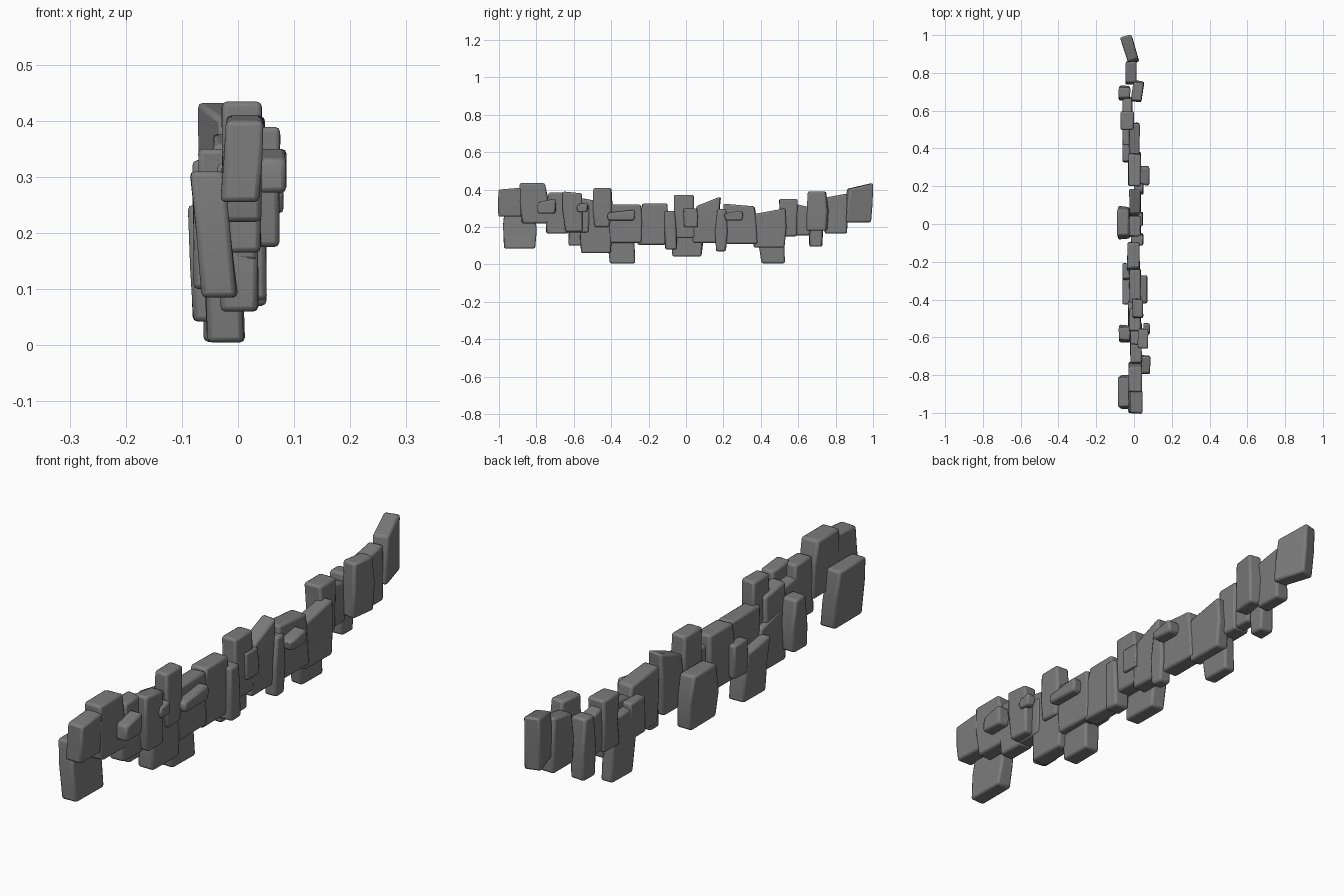
import bpy
import bmesh
import random
from math import radians
from mathutils import Matrix, Vector

random.seed(7)
cube = bpy.data.objects.get("Cube")
if cube:
    bpy.data.objects.remove(cube)

grey = bpy.data.materials.new("stone grey")
grey.use_nodes = True
colour = (.2, .2, .2, 1)
grey.diffuse_color = colour
grey.node_tree.nodes["Principled BSDF"].inputs["Base Color"].default_value = colour


def stone(name, x, y, z, lean=0, skew=0, taper=0, slope=0, turn=0, belly=.004):
    """Chipped slab. lean: top moves in x; skew: top moves in y; taper: top narrows
    (+) or bottom narrows (-); slope: top rises towards +y; turn: about z in degrees."""
    low, high = (Vector(p) for p in zip(x, y, z))
    centre, size = (low + high) / 2, high - low
    bm = bmesh.new()
    bmesh.ops.create_cube(bm, size=1)
    # a middle ring lets the sides bulge slightly
    uprights = [e for e in bm.edges if abs(e.verts[0].co.z - e.verts[1].co.z) > .5]
    bmesh.ops.subdivide_edges(bm, edges=uprights, cuts=1)
    for v in bm.verts:
        side, up = v.co.y * 2, v.co.z * 2
        p = Vector(a * b for a, b in zip(v.co, size))
        if up > .5:
            p.z += slope * (side - 1) / 2 if slope > 0 else slope * (side + 1) / 2
        p.y += skew * up / 2 - side * max(0, taper * up)
        p.x += lean * up / 2
        if abs(up) < .5:
            p.y += side * belly
            p.z += random.uniform(-.1, .1) * size.z
        p.y += random.uniform(-.004, .004)
        p.x += random.uniform(-.002, .002)
        v.co = p
    bmesh.ops.transform(bm, matrix=Matrix.Rotation(radians(turn), 4, 'Z'), verts=bm.verts)
    bmesh.ops.recalc_face_normals(bm, faces=bm.faces)
    mesh = bpy.data.meshes.new(name)
    bm.to_mesh(mesh)
    bm.free()
    mesh.materials.append(grey)
    obj = bpy.data.objects.new(name, mesh)
    obj.location = centre
    bpy.context.collection.objects.link(obj)
    bevel = obj.modifiers.new("worn edges", 'BEVEL')
    bevel.width = min(.009, min(size) * .2)
    bevel.segments = 2
    bevel.limit_method = 'ANGLE'
    bevel.angle_limit = radians(35)
    bpy.ops.object.select_all(action='DESELECT')
    obj.select_set(True)
    bpy.context.view_layer.objects.active = obj
    bpy.ops.object.shade_smooth_by_angle(angle=radians(30))


# main course, running from the front end to the back end
stone("front_end_stone", x=(-.025, .042), y=(-1, -.88), z=(.255, .41), lean=.01, slope=.01)
stone("front_tall_stone", x=(-.028, .042), y=(-.885, -.74), z=(.22, .434), skew=-.02, taper=.006)
stone("front_third_stone", x=(-.02, .04), y=(-.745, -.63), z=(.165, .385), taper=.008)
stone("front_fourth_stone", x=(-.02, .04), y=(-.66, -.52), z=(.17, .34), slope=-.02)
stone("front_fifth_stone", x=(-.025, .035), y=(-.565, -.45), z=(.15, .355), slope=-.02)
stone("front_base_stone", x=(-.03, .035), y=(-.56, -.4), z=(.06, .26), taper=.01, slope=-.03)
stone("upright_stone", x=(-.01, .048), y=(-.495, -.4), z=(.2, .408), taper=-.008)
stone("broad_stone", x=(-.025, .035), y=(-.415, -.24), z=(.115, .32), skew=-.01)
stone("front_middle_stone", x=(-.035, .03), y=(-.25, -.1), z=(.105, .325), skew=.02, taper=.008)
stone("middle_stone", x=(-.025, .035), y=(-.07, .05), z=(.14, .372), taper=.006, belly=-.006)
stone("back_middle_stone", x=(-.025, .035), y=(.045, .175), z=(.115, .362), skew=.02, slope=.05)
stone("back_broad_stone", x=(-.03, .037), y=(.205, .375), z=(.11, .325), skew=-.015, slope=-.015)
stone("back_square_stone", x=(-.025, .03), y=(.365, .53), z=(.09, .3), slope=.03)
stone("back_fifth_stone", x=(-.07, .0), y=(.5, .595), z=(.15, .35), belly=-.004)
stone("back_fourth_stone", x=(-.06, -.01), y=(.575, .665), z=(.155, .325), slope=-.02)
stone("back_third_stone", x=(-.01, .046), y=(.65, .755), z=(.18, .39), taper=.006, turn=-8)
stone("back_tall_stone", x=(-.045, .012), y=(.745, .86), z=(.165, .378), slope=.02)
stone("back_end_stone", x=(-.052, .008), y=(.857, .991), z=(.225, .434),
      skew=.015, slope=.03, turn=17)

# slabs hung low on the outer face
stone("low_slab_front", x=(-.075, -.012), y=(-.97, -.81), z=(.085, .31), lean=-.022, belly=.012)
stone("low_slab_second", x=(-.08, -.02), y=(-.625, -.54), z=(.1, .3), taper=.01)
stone("low_slab_third", x=(-.058, .008), y=(-.415, -.28), z=(.005, .21), lean=-.006, skew=-.02, slope=-.02)
stone("low_slab_wedge", x=(-.06, -.02), y=(-.29, -.21), z=(.12, .25))
stone("low_slab_middle", x=(-.085, -.022), y=(-.07, .083), z=(.042, .25), lean=-.008, taper=.008, belly=.01)
stone("low_slab_fourth", x=(-.06, -.01), y=(.39, .522), z=(.006, .25), skew=-.02, taper=-.006)
stone("low_slab_wedge_back", x=(-.06, -.02), y=(.33, .42), z=(.13, .27))
stone("low_slab_back", x=(-.08, -.02), y=(.66, .728), z=(.095, .33), taper=.006)

# narrow uprights filling the joints
stone("narrow_upright_front", x=(-.015, .05), y=(-.112, -.055), z=(.08, .285), skew=-.01)
stone("narrow_upright_back", x=(0, .05), y=(.162, .216), z=(.07, .295), taper=.005)

# small stones standing out on the inner face
stone("proud_slab", x=(.02, .075), y=(-.655, -.555), z=(.175, .39), skew=-.01, taper=-.006, slope=-.01)
stone("front_knob", x=(.035, .086), y=(-.79, -.7), z=(.272, .352), slope=.02)
stone("small_knob", x=(.05, .083), y=(-.58, -.53), z=(.28, .33), slope=.008)
stone("front_ledge", x=(.025, .07), y=(-.415, -.275), z=(.235, .292), slope=.015)
stone("back_knob", x=(.025, .08), y=(.21, .302), z=(.235, .288), slope=.015)
stone("back_face_slab", x=(.02, .046), y=(-.01, .06), z=(.2, .3))
